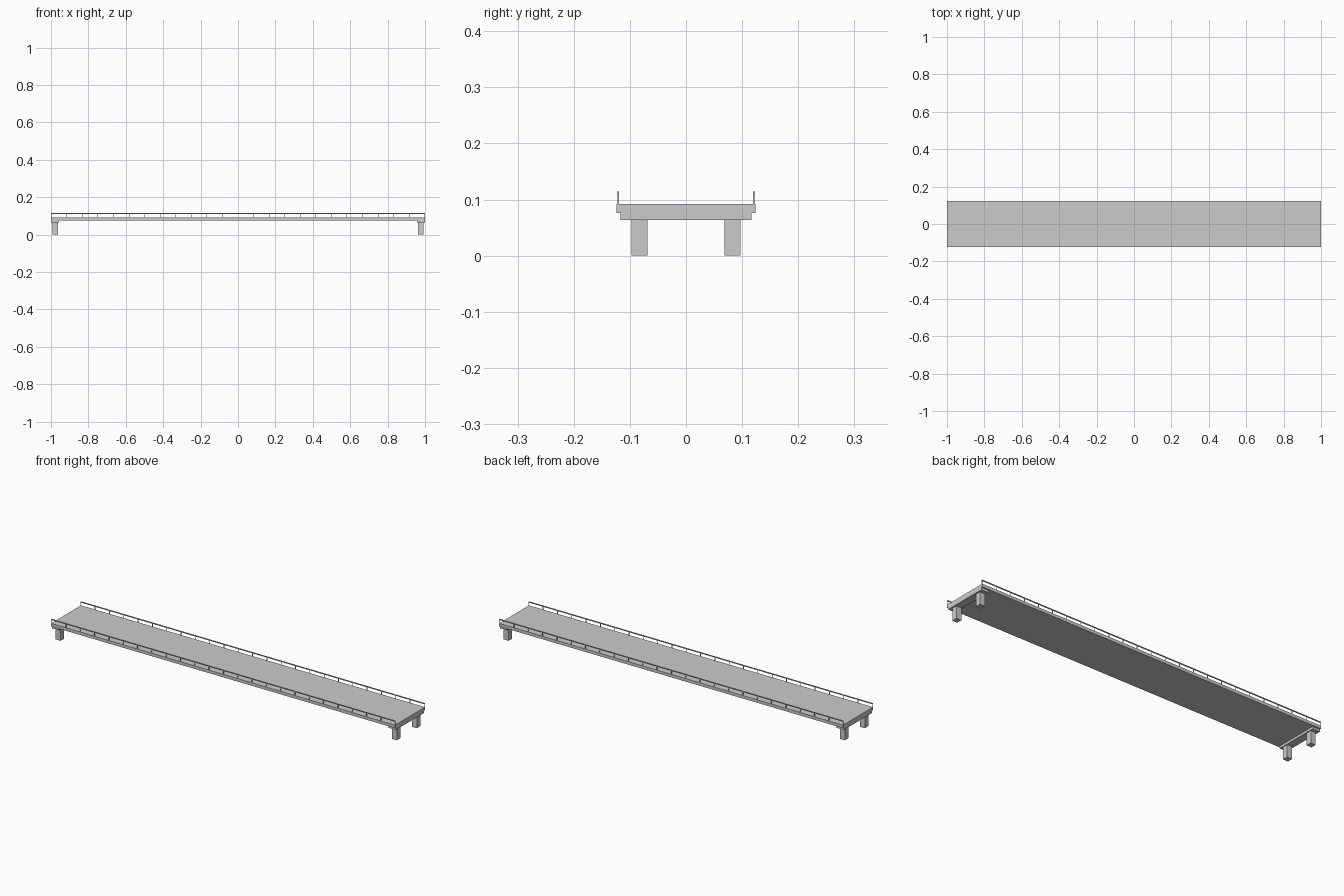
import bpy
import bmesh
from mathutils import Matrix, Vector

cube = bpy.data.objects.get("Cube")
if cube:
    bpy.data.objects.remove(cube, do_unlink=True)

concrete = bpy.data.materials.new("concrete_grey")
concrete.use_nodes = True
GREY = (0.6, 0.6, 0.6, 1)
concrete.diffuse_color = GREY
concrete.node_tree.nodes["Principled BSDF"].inputs["Base Color"].default_value = GREY


def make_boxes(name, boxes):
    """One object made of boxes, each given by its lower and upper corner."""
    bm = bmesh.new()
    for low, high in boxes:
        low, high = Vector(low), Vector(high)
        place = Matrix.Translation((low + high) / 2) @ Matrix.Diagonal((*(high - low), 1))
        bmesh.ops.create_cube(bm, size=1, matrix=place)
    mesh = bpy.data.meshes.new(name)
    bm.to_mesh(mesh)
    bm.free()
    mesh.materials.append(concrete)
    obj = bpy.data.objects.new(name, mesh)
    bpy.context.collection.objects.link(obj)
    return obj


# Main dimensions
HALF_LENGTH, HALF_WIDTH = 1.0, 0.124
CAP_BOTTOM, DECK_BOTTOM, DECK_TOP = 0.064, 0.076, 0.092
RAIL_BOTTOM, RAIL_TOP = 0.109, 0.114
RAIL_Y, RAIL_HALF, POST_HALF = 0.121, 0.002, 0.0013
BAYS = 24

# Road deck
make_boxes("deck", [((-HALF_LENGTH, -HALF_WIDTH, DECK_BOTTOM),
                     (HALF_LENGTH, HALF_WIDTH, DECK_TOP))])

# Cross beams and square pillars at both ends
for end, sx in (("left", 1), ("right", -1)):
    x = sx * 0.979
    make_boxes(end + "_cross_beam", [((x - 0.021, -0.117, CAP_BOTTOM),
                                      (x + 0.021, 0.117, DECK_BOTTOM))])
    for side, sy in (("front", -1), ("back", 1)):
        px, py, half = sx * 0.977, sy * 0.083, 0.0145
        make_boxes(f"{end}_{side}_pillar", [((px - half, py - half, 0),
                                             (px + half, py + half, CAP_BOTTOM))])

# Handrails with evenly spaced posts
for side, sy in (("front", -1), ("back", 1)):
    y = sy * RAIL_Y
    make_boxes(side + "_handrail", [((-HALF_LENGTH, y - RAIL_HALF, RAIL_BOTTOM),
                                     (HALF_LENGTH, y + RAIL_HALF, RAIL_TOP))])
    reach = HALF_LENGTH - POST_HALF
    posts = []
    for i in range(BAYS + 1):
        x = reach * (2 * i / BAYS - 1)
        posts.append(((x - POST_HALF, y - POST_HALF, DECK_TOP),
                      (x + POST_HALF, y + POST_HALF, RAIL_BOTTOM)))
    make_boxes(side + "_rail_posts", posts)
